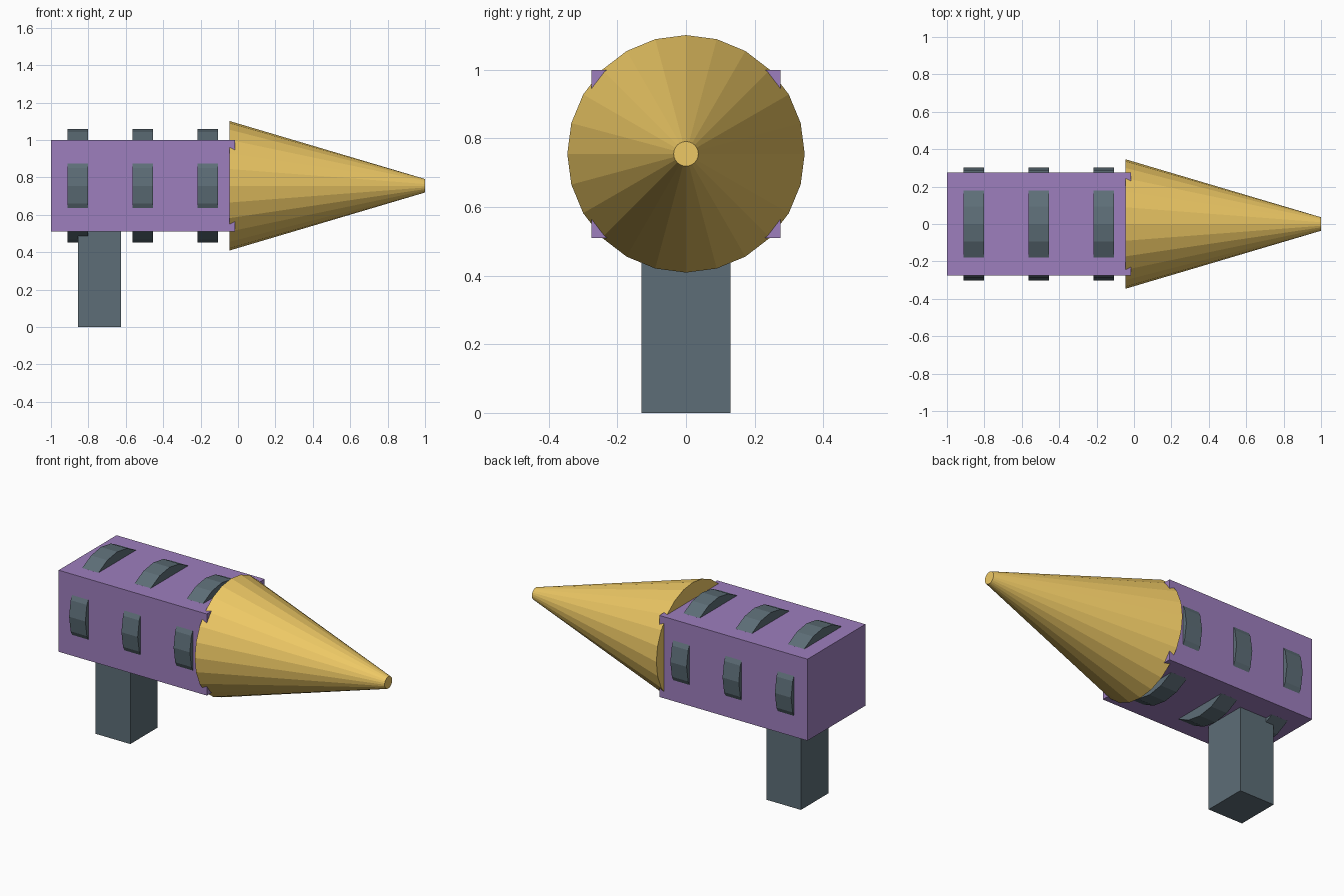
import bpy
from math import pi

if "Cube" in bpy.data.objects:
    bpy.data.objects.remove(bpy.data.objects["Cube"])

AXIS_Z = 0.755


def material(name, rgb):
    m = bpy.data.materials.new(name)
    m.diffuse_color = (*rgb, 1)
    m.use_nodes = True
    m.node_tree.nodes["Principled BSDF"].inputs["Base Color"].default_value = m.diffuse_color
    return m


PURPLE = material("purple", (0.34, 0.21, 0.51))
GOLD = material("gold", (0.85, 0.58, 0.13))
SLATE = material("slate", (0.11, 0.155, 0.185))


def finish(name, mat):
    ob = bpy.context.object
    ob.name = name
    ob.data.materials.append(mat)
    bpy.ops.object.transform_apply(location=False, rotation=True, scale=True)
    return ob


def box(name, x, y, z, mat):
    lo, hi = zip(x, y, z)
    bpy.ops.mesh.primitive_cube_add(
        size=1, location=[(a + b) / 2 for a, b in zip(lo, hi)])
    bpy.context.object.scale = [b - a for a, b in zip(lo, hi)]
    return finish(name, mat)


def turned(name, x0, x1, r0, r1, sides, mat):
    """Capped cone or cylinder lying along x."""
    bpy.ops.mesh.primitive_cone_add(
        vertices=sides, radius1=r0, radius2=r1, depth=x1 - x0,
        location=((x0 + x1) / 2, 0, AXIS_Z), rotation=(0, pi / 2, 0))
    return finish(name, mat)


# Square barrel housing
box("body", (-1, -0.015), (-0.275, 0.275), (0.51, 1.0), PURPLE)

# Grip below the rear of the body
box("handle", (-0.855, -0.625), (-0.13, 0.13), (0, 0.56), SLATE)

# Discs that bulge through all four sides of the body
for i, x in enumerate((-0.857, -0.509, -0.162)):
    turned(f"ring_{i + 1}", x - 0.054, x + 0.054, 0.303, 0.303, 20, SLATE)

# Tapered nose with blunt tip
turned("nose_cone", -0.045, 1.0, 0.346, 0.036, 24, GOLD)
